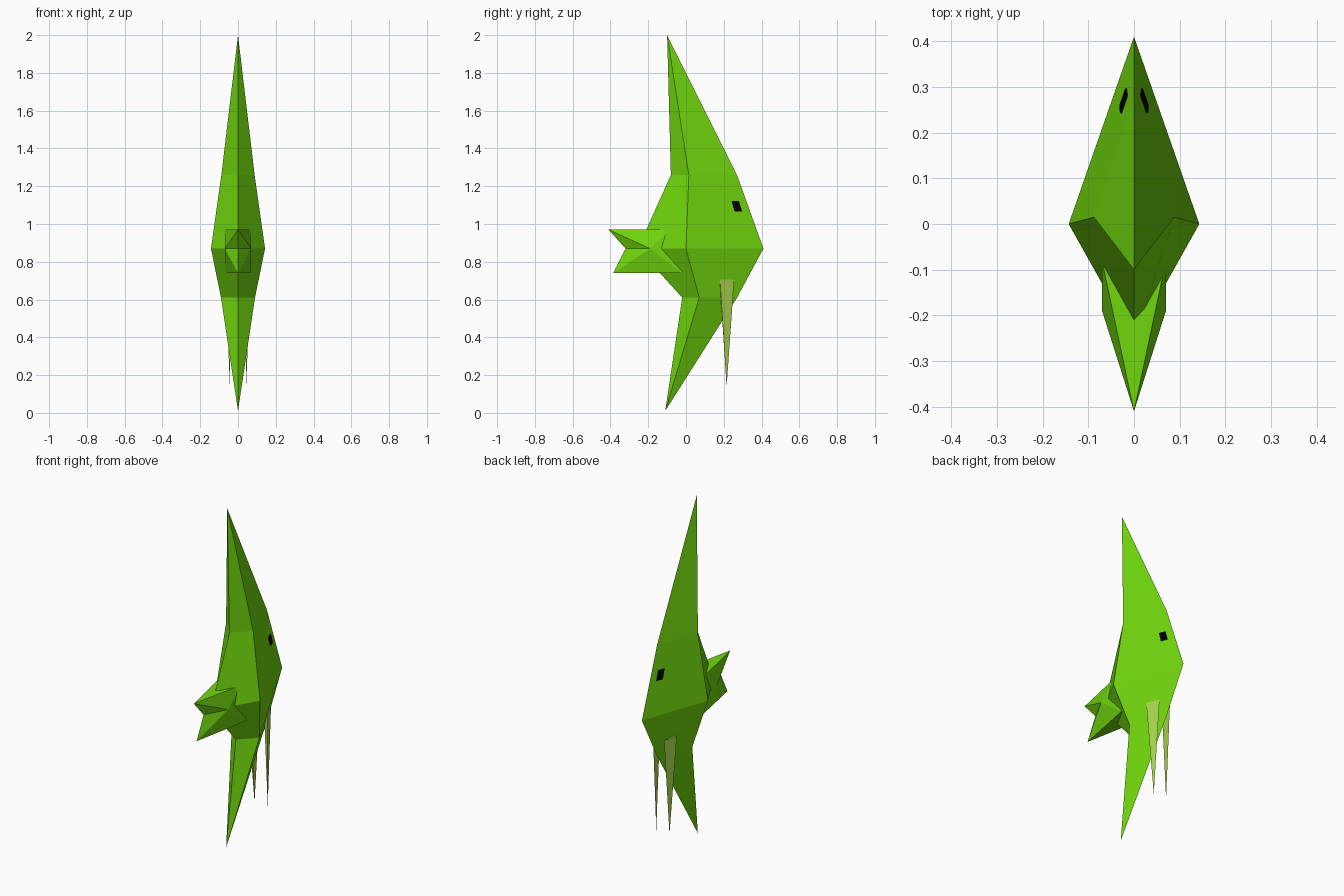
import bpy, bmesh
from mathutils import Vector
from mathutils.bvhtree import BVHTree

if "Cube" in bpy.data.objects:
    bpy.data.objects.remove(bpy.data.objects["Cube"])


def material(name, rgb):
    m = bpy.data.materials.new(name)
    m.diffuse_color = (*rgb, 1)
    m.use_nodes = True
    m.node_tree.nodes["Principled BSDF"].inputs["Base Color"].default_value = m.diffuse_color
    return m


GREEN = material("leaf green", (0.165, 0.68, 0.004))
OLIVE = material("pale olive", (0.40, 0.67, 0.08))
BLACK = material("black", (0.0, 0.0, 0.0))


def build(name, verts, faces, mat):
    me = bpy.data.meshes.new(name)
    me.from_pydata(verts, [], faces)
    bm = bmesh.new()
    bm.from_mesh(me)
    bmesh.ops.recalc_face_normals(bm, faces=bm.faces)
    bm.to_mesh(me)
    bm.free()
    me.materials.append(mat)
    ob = bpy.data.objects.new(name, me)
    bpy.context.collection.objects.link(ob)
    return ob


# Body with long top and bottom fins: diamond sections stacked in height
# (z, back y, side x, side y, front y)
sections = [(0.61, -0.02, 0.09, 0.07, 0.27),
            (0.87, -0.255, 0.143, 0.0, 0.41),
            (1.26, -0.08, 0.088, 0.015, 0.27)]
verts, faces = [], []
for z, back, sx, sy, front in sections:
    verts += [(0, back, z), (sx, sy, z), (0, front, z), (-sx, sy, z)]
verts += [(0, -0.11, 0.01), (0, -0.10, 2.0)]
for k in range(4):
    n = (k + 1) % 4
    faces += [(12, n, k), (8 + k, 8 + n, 13)]
    faces += [(r + k, r + n, r + 4 + n, r + 4 + k) for r in (0, 4)]
body = build("body", verts, faces, GREEN)

# Forked tail: hexagonal root narrowing to an upper tip, a notch and a lower tip
w = 0.07
tail_verts = [(-w, -0.08, 0.97), (w, -0.08, 0.97),
              (-w, -0.05, 0.87), (w, -0.05, 0.87),
              (-w, -0.02, 0.74), (w, -0.02, 0.74),
              (-w, -0.19, 0.87), (w, -0.19, 0.87),
              (0, -0.41, 0.97), (0, -0.32, 0.87), (0, -0.385, 0.74)]
tail_faces = [(0, 1, 8), (4, 10, 5), (0, 2, 3, 1), (2, 4, 5, 3)]
for s in (0, 1):
    tail_faces += [(s, 8, 6 + s), (s, 6 + s, 2 + s),
                   (2 + s, 6 + s, 4 + s), (4 + s, 6 + s, 10),
                   (6 + s, 8, 9), (6 + s, 9, 10)]
build("tail", tail_verts, tail_faces, GREEN)

# Trailing feelers: thin three-sided spikes beside the belly
for side, label in ((1, "right"), (-1, "left")):
    pts = [(0.066, 0.18, 0.705), (0.036, 0.255, 0.705),
           (0.045, 0.178, 0.705), (0.043, 0.215, 0.14)]
    build(label + "_feeler", [(side * x, y, z) for x, y, z in pts],
          [(0, 1, 2), (0, 1, 3), (1, 2, 3), (2, 0, 3)], OLIVE)

# Eyes: thin slanted plates laid on the flank
bm = bmesh.new()
bm.from_mesh(body.data)
bmesh.ops.triangulate(bm, faces=bm.faces)
tree = BVHTree.FromBMesh(bm)
outline = [(0.242, 1.12), (0.279, 1.12), (0.296, 1.065), (0.259, 1.065)]
for side, label in ((1, "right"), (-1, "left")):
    outer, inner = [], []
    for y, z in outline:
        hit, normal, _, _ = tree.ray_cast(Vector((side, y, z)), Vector((-side, 0, 0)))
        outer.append(hit + normal * 0.004)
        inner.append(hit - normal * 0.002)
    build(label + "_eye", outer + inner,
          [(0, 1, 2, 3), (7, 6, 5, 4)] +
          [(i, (i + 1) % 4, 4 + (i + 1) % 4, 4 + i) for i in range(4)], BLACK)
bm.free()
